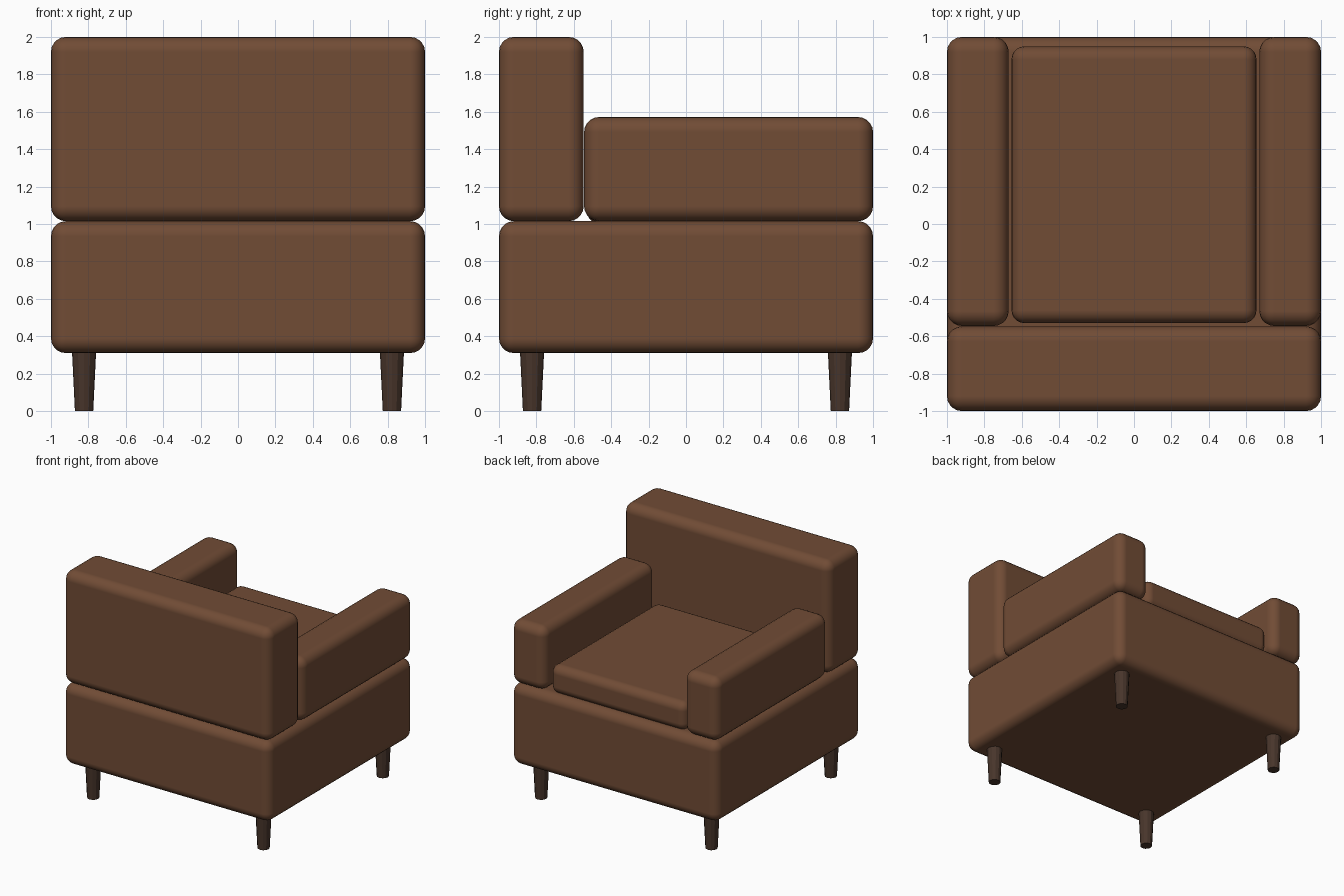
import bpy
from math import radians

if "Cube" in bpy.data.objects:
    bpy.data.objects.remove(bpy.data.objects["Cube"])


def material(name, color):
    m = bpy.data.materials.new(name)
    m.diffuse_color = color
    m.use_nodes = True
    m.node_tree.nodes["Principled BSDF"].inputs["Base Color"].default_value = m.diffuse_color
    return m


leather = material("brown_leather", (0.165, 0.072, 0.036, 1))
wood = material("dark_wood", (0.065, 0.036, 0.024, 1))


def padded_block(name, low, high, radius=0.08):
    """Box between two corners with softly rounded edges."""
    center = [(a + b) / 2 for a, b in zip(low, high)]
    bpy.ops.mesh.primitive_cube_add(size=1, location=center)
    ob = bpy.context.object
    ob.name = name
    ob.scale = [b - a for a, b in zip(low, high)]
    bpy.ops.object.transform_apply(location=False, rotation=False, scale=True)
    bevel = ob.modifiers.new("rounding", 'BEVEL')
    bevel.width = radius
    bevel.segments = 5
    bevel.harden_normals = True
    ob.data.materials.append(leather)
    bpy.ops.object.shade_smooth()
    return ob


# Upholstered body
padded_block("base", (-1, -1, 0.31), (1, 1, 1.015))
padded_block("backrest", (-1, -1, 1.015), (1, -0.547, 2.0))
padded_block("seat_cushion", (-0.655, -0.53, 1.0), (0.655, 0.95, 1.25), 0.07)
padded_block("left_armrest", (-1, -0.545, 1.015), (-0.67, 1, 1.572))
padded_block("right_armrest", (0.67, -0.545, 1.015), (1, 1, 1.572))

# Tapered faceted legs
for sx, side in ((-1, "left"), (1, "right")):
    for sy, end in ((-1, "front"), (1, "rear")):
        bpy.ops.mesh.primitive_cone_add(
            vertices=12, radius1=0.049, radius2=0.065, depth=0.33,
            location=(sx * 0.823, sy * 0.823, 0.165))
        leg = bpy.context.object
        leg.name = f"{end}_{side}_leg"
        leg.data.materials.append(wood)
